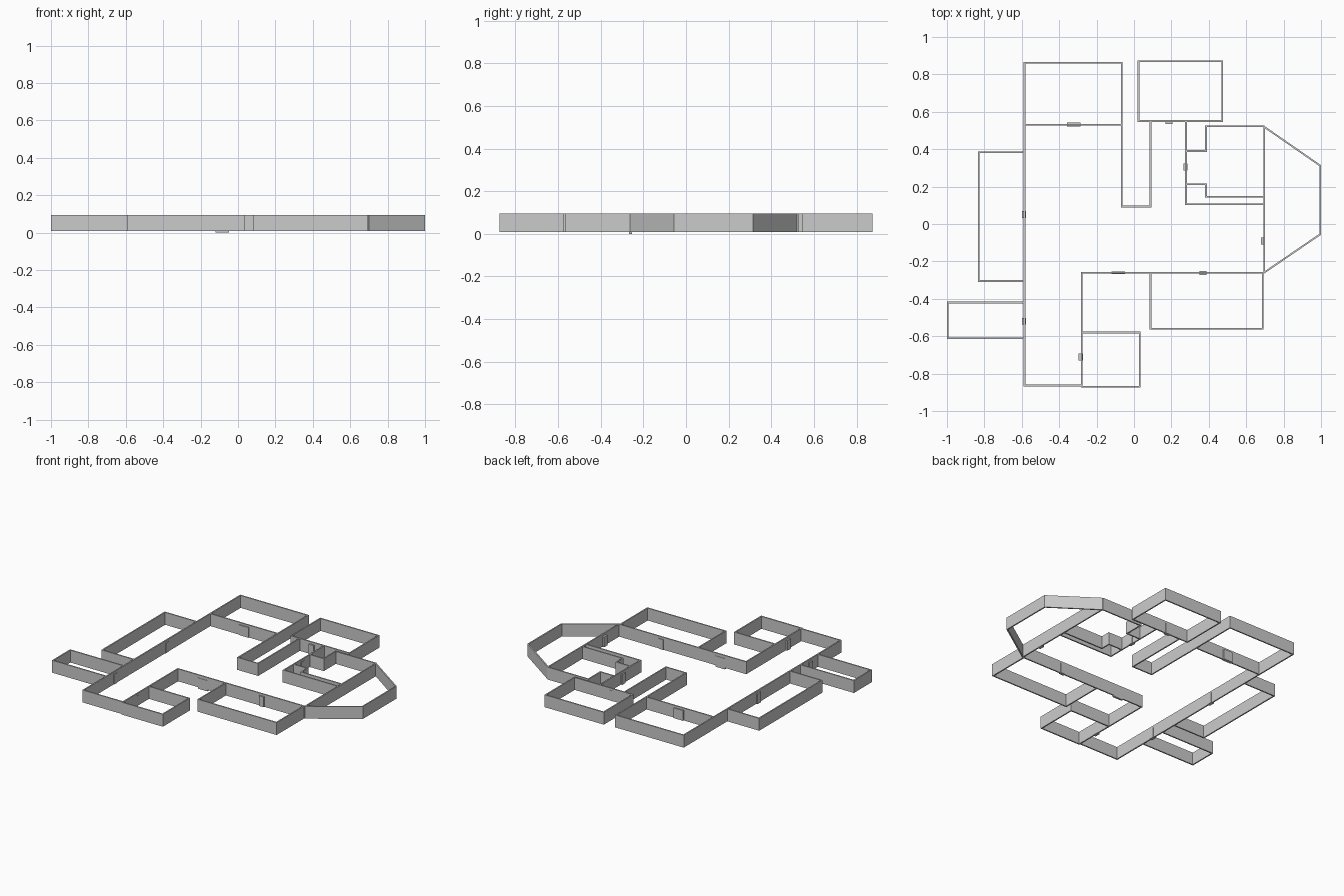
import bpy, bmesh
from mathutils import Vector

if "Cube" in bpy.data.objects:
    bpy.data.objects.remove(bpy.data.objects["Cube"])

BOTTOM, TOP, T = 0.009, 0.095, 0.009

grey = bpy.data.materials.new("wall grey")
grey.diffuse_color = (0.6, 0.6, 0.6, 1)
grey.use_nodes = True
grey.node_tree.nodes["Principled BSDF"].inputs["Base Color"].default_value = grey.diffuse_color


def finish(name, bm):
    bmesh.ops.recalc_face_normals(bm, faces=bm.faces)
    mesh = bpy.data.meshes.new(name)
    bm.to_mesh(mesh)
    bm.free()
    mesh.materials.append(grey)
    bpy.context.collection.objects.link(bpy.data.objects.new(name, mesh))


def wall(name, pts, closed=False):
    """Mitred upright wall along a plan path given by its centre line."""
    p = [Vector(q) for q in pts]
    n = len(p)
    bm = bmesh.new()
    rings = []
    for i in range(n):
        a = p[i] - p[i - 1] if i or closed else p[1] - p[0]
        b = p[(i + 1) % n] - p[i] if i < n - 1 or closed else a
        na = Vector((-a.y, a.x)).normalized()
        nb = Vector((-b.y, b.x)).normalized()
        m = (na + nb) / (1 + na.dot(nb)) * T / 2
        rings.append([bm.verts.new((*(p[i] + m * s), z))
                      for s, z in ((1, BOTTOM), (1, TOP), (-1, TOP), (-1, BOTTOM))])
    for i in range(n if closed else n - 1):
        r, s = rings[i], rings[(i + 1) % n]
        for k in range(4):
            j = (k + 1) % 4
            bm.faces.new((r[k], r[j], s[j], s[k]))
    if not closed:
        bm.faces.new(rings[0])
        bm.faces.new(rings[-1])
    finish(name, bm)


def room(name, x0, x1, y0, y1):
    wall(name, [(x0, y0), (x1, y0), (x1, y1), (x0, y1)], True)


def door(name, x, y, w, d, z0=BOTTOM, z1=0.08):
    bm = bmesh.new()
    bmesh.ops.create_cube(bm, size=1)
    for v in bm.verts:
        v.co = (x + v.co.x * w, y + v.co.y * d, z0 + (v.co.z + 0.5) * (z1 - z0))
    finish(name, bm)


# Main hall outline and corridor
wall("hall_west_wall", [(-0.28, -0.863), (-0.585, -0.863), (-0.585, 0.862),
                        (-0.066, 0.862), (-0.066, 0.094), (0.088, 0.094), (0.088, 0.55)])
wall("north_room_partition", [(-0.585, 0.53), (-0.066, 0.53)])
wall("hall_south_wall", [(-0.28, -0.58), (-0.28, -0.26), (0.697, -0.26)])

# Free-standing rooms
room("northeast_room", 0.024, 0.471, 0.551, 0.87)
room("south_room", -0.28, 0.03, -0.87, -0.58)

# Side rooms that lean on the main walls
wall("west_room", [(-0.585, 0.383), (-0.83, 0.383), (-0.83, -0.305), (-0.585, -0.305)])
wall("west_closet", [(-0.585, -0.42), (-0.9955, -0.42), (-0.9955, -0.61), (-0.585, -0.61)])
wall("southeast_room", [(0.088, -0.26), (0.088, -0.56), (0.688, -0.56), (0.688, -0.26)])

# East room with its stepped corners and angled bay
wall("inner_east_wall", [(0.278, 0.55), (0.278, 0.105), (0.697, 0.105)])
wall("upper_step", [(0.278, 0.39), (0.385, 0.39), (0.385, 0.522), (0.697, 0.522)])
wall("lower_step", [(0.278, 0.213), (0.385, 0.213), (0.385, 0.145), (0.697, 0.145)])
wall("east_wall", [(0.697, 0.522), (0.697, -0.26)])
wall("east_bay", [(0.697, 0.519), (0.9955, 0.312), (0.9955, -0.055), (0.697, -0.259)])

# Door blocks set through the walls
door("double_door", -0.321, 0.531, 0.072, 0.022)
for i, (x, y) in enumerate([(0.187, 0.546), (0.37, -0.262)]):
    door(f"cross_door_{i}", x, y, 0.037, 0.022)
for i, (x, y) in enumerate([(0.275, 0.305), (-0.588, 0.05), (-0.588, -0.52),
                            (-0.285, -0.71), (0.69, -0.09)]):
    door(f"side_door_{i}", x, y, 0.022, 0.037)
door("sunken_door", -0.085, -0.26, 0.072, 0.014, 0.0, 0.075)
